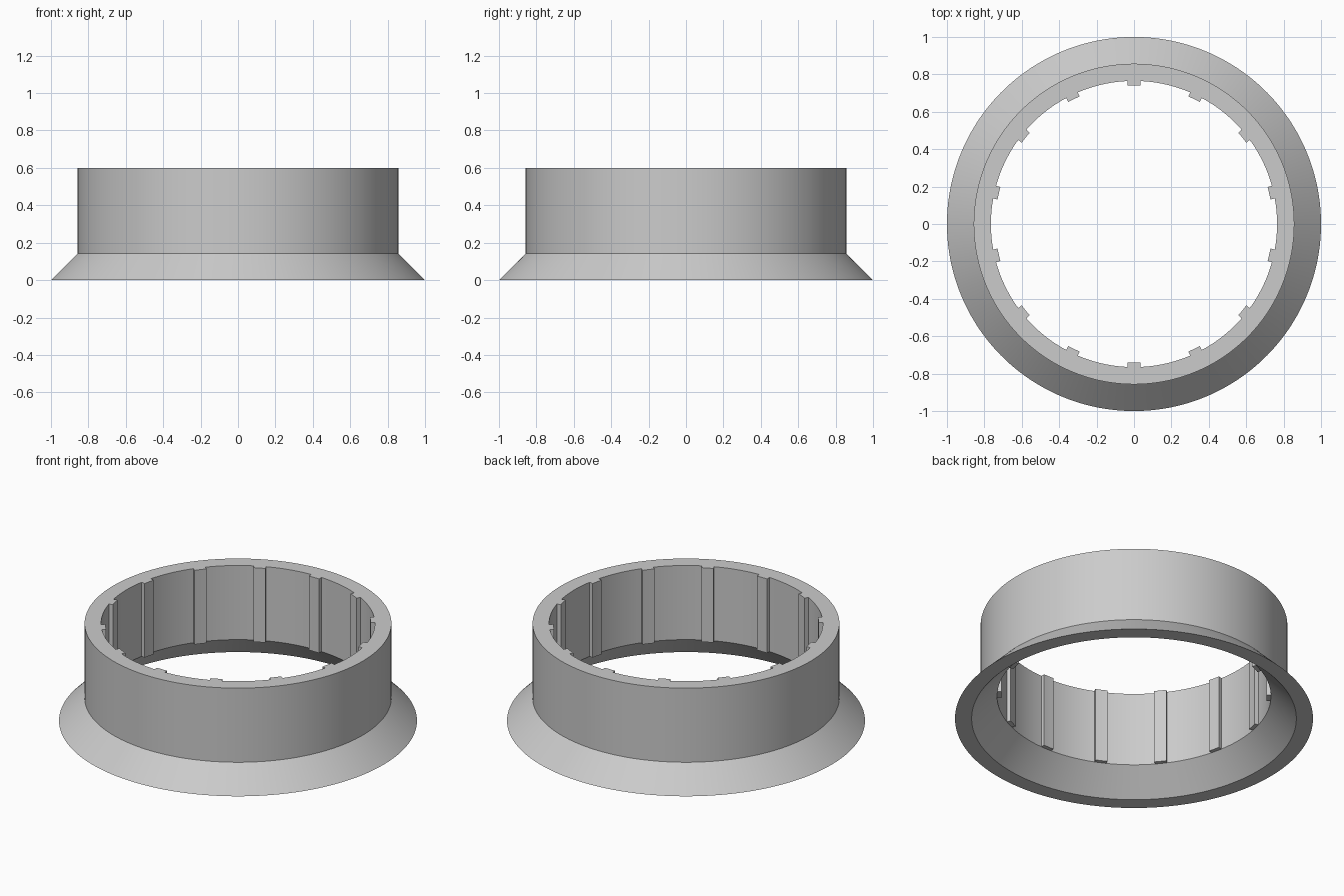
import bpy
import bmesh
import math
from mathutils import Vector, Matrix

cube = bpy.data.objects.get("Cube")
if cube:
    bpy.data.objects.remove(cube, do_unlink=True)

TEETH = 14
STEPS = 15                 # segments per tooth pitch
SEGMENTS = TEETH * STEPS
TOOTH_DEPTH = 0.024

grey = bpy.data.materials.new("plain grey")
grey.use_nodes = True
grey.diffuse_color = (0.6, 0.6, 0.6, 1)
grey.node_tree.nodes["Principled BSDF"].inputs["Base Color"].default_value = (0.6, 0.6, 0.6, 1)

# Closed wall section (radius, height): flared skirt below a straight collar
section = [(1.0, 0.0), (0.857, 0.143), (0.857, 0.6),
           (0.765, 0.6), (0.765, 0.143), (0.907, 0.0)]
INNER_WALL = 3             # section edge that carries the teeth

bm = bmesh.new()
rings = []
for i in range(SEGMENTS):
    # Offset so the middle segment of each tooth is centred on its axis
    turn = Matrix.Rotation(math.tau * (i - 0.5) / SEGMENTS, 3, 'Z')
    rings.append([bm.verts.new(turn @ Vector((0, r, z))) for r, z in section])

inner_faces = []
count = len(section)
for i in range(SEGMENTS):
    a, b = rings[i], rings[(i + 1) % SEGMENTS]
    for k in range(count):
        n = (k + 1) % count
        face = bm.faces.new((a[k], b[k], b[n], a[n]))
        if k == INNER_WALL:
            inner_faces.append(face)

# Teeth: three neighbouring inner faces pushed straight inward
for t in range(TEETH):
    faces = [inner_faces[(t * STEPS + d) % SEGMENTS] for d in (-1, 0, 1)]
    inward = Matrix.Rotation(math.tau * t / TEETH, 3, 'Z') @ Vector((0, -TOOTH_DEPTH, 0))
    result = bmesh.ops.extrude_face_region(bm, geom=faces)
    moved = [g for g in result["geom"] if isinstance(g, bmesh.types.BMVert)]
    bmesh.ops.translate(bm, verts=moved, vec=inward)
    bmesh.ops.delete(bm, geom=[f for f in faces if f.is_valid], context='FACES')

bmesh.ops.recalc_face_normals(bm, faces=bm.faces[:])
mesh = bpy.data.meshes.new("flared_ring")
bm.to_mesh(mesh)
bm.free()
mesh.materials.append(grey)

ring = bpy.data.objects.new("flared_ring", mesh)
bpy.context.collection.objects.link(ring)
bpy.context.view_layer.objects.active = ring
ring.select_set(True)
bpy.ops.object.shade_smooth_by_angle(angle=math.radians(25))
